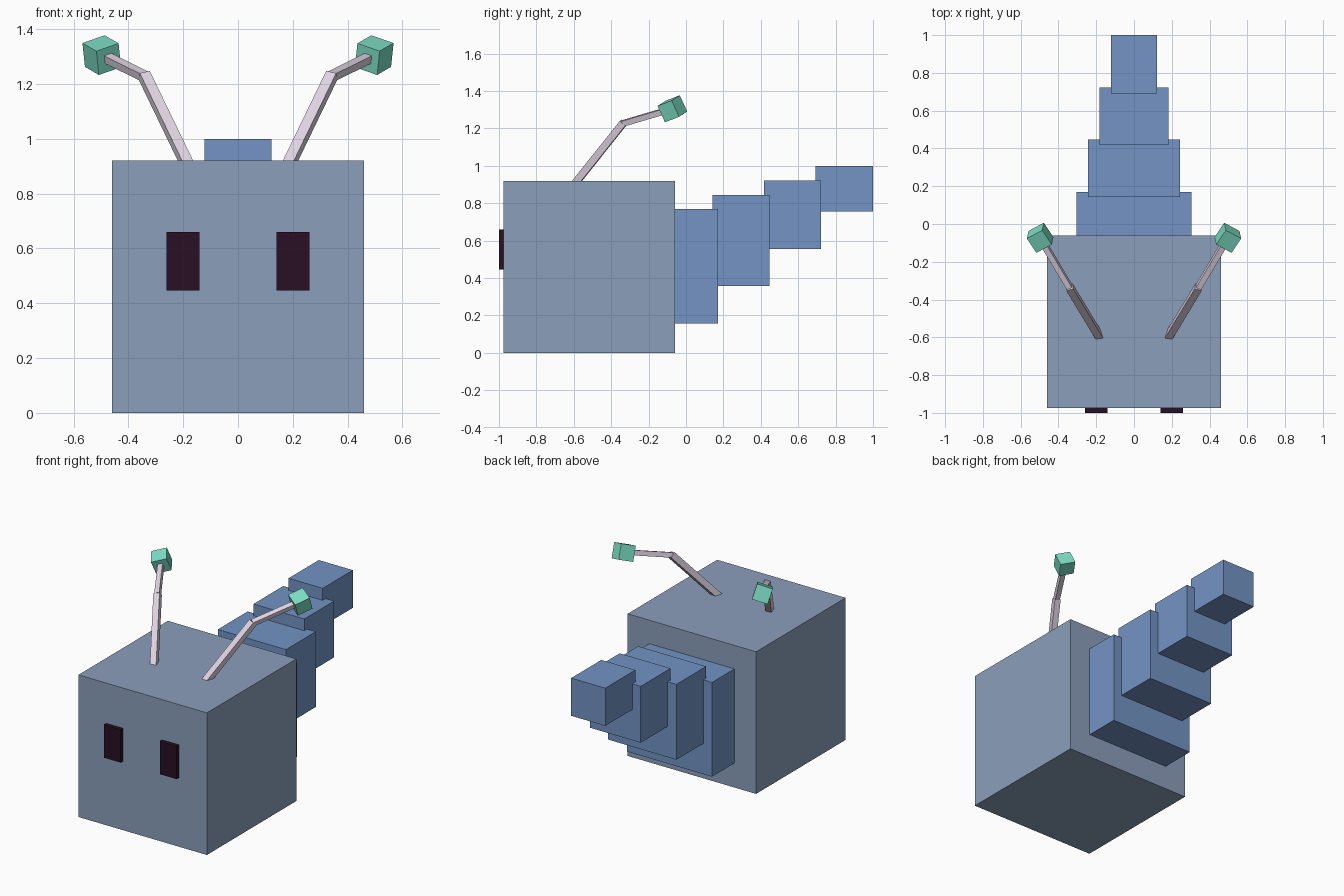
import bpy
import math
from mathutils import Vector, Matrix

if "Cube" in bpy.data.objects:
    bpy.data.objects.remove(bpy.data.objects["Cube"])


def material(name, rgb):
    """Flat material from 0-255 display values, stored as linear."""
    lin = [((c / 255 + 0.055) / 1.055) ** 2.4 if c > 10 else c / 3295 for c in rgb]
    m = bpy.data.materials.new(name)
    m.diffuse_color = (*lin, 1)
    m.use_nodes = True
    m.node_tree.nodes["Principled BSDF"].inputs["Base Color"].default_value = m.diffuse_color
    return m


GREY_BLUE = material("grey_blue", (139, 159, 187))
BLUE = material("blue", (115, 148, 196))
TEAL = material("teal", (125, 222, 196))
LILAC = material("pale_lilac", (225, 214, 228))
DARK = material("dark_plum", (41, 16, 38))


def cube(name, mat, matrix):
    bpy.ops.mesh.primitive_cube_add(size=1)
    ob = bpy.context.object
    ob.name = name
    ob.data.transform(matrix)
    ob.data.materials.append(mat)
    return ob


def box(name, mat, x, y, z):
    """Axis-aligned box from (min, max) ranges."""
    centre = Vector([(a + b) / 2 for a, b in (x, y, z)])
    size = [b - a for a, b in (x, y, z)]
    return cube(name, mat, Matrix.Translation(centre) @ Matrix.Diagonal((*size, 1)))


def bar(name, mat, centre, direction, length, width, roll):
    """Square bar along a direction, rolled about its own axis."""
    d = Vector(direction).normalized()
    side = d.cross(Vector((0, 0, 1))).normalized()
    up = side.cross(d)
    frame = Matrix((side, d, up)).transposed().to_4x4()
    return cube(name, mat, Matrix.Translation(centre) @ frame
                @ Matrix.Rotation(roll, 4, 'Y')
                @ Matrix.Diagonal((width, length, width, 1)))


def mirrored(ob):
    """Mirror a right-hand part to the left."""
    mod = ob.modifiers.new("mirror", 'MIRROR')
    mod.use_axis = (True, False, False)


# Head
box("head", GREY_BLUE, (-0.46, 0.46), (-0.975, -0.06), (0, 0.92))

# Eyes
mirrored(box("eyes", DARK, (0.14, 0.26), (-1.0, -0.96), (0.447, 0.66)))

# Body segments, tapering and rising towards the tail
segments = [(0.305, -0.135, 0.17, 0.158, 0.768),
            (0.244, 0.142, 0.447, 0.357, 0.845),
            (0.182, 0.418, 0.723, 0.556, 0.921),
            (0.122, 0.692, 1.0, 0.755, 0.999)]
for i, (w, y0, y1, z0, z1) in enumerate(segments):
    box(f"body_segment_{i + 1}", BLUE, (-w, w), (y0, y1), (z0, z1))

# Antennae: lower stalk, upper stalk and tip
ROLL = math.radians(18)
base = Vector((0.182, -0.598, 0.90))
elbow = Vector((0.34, -0.337, 1.227))
tip = Vector((0.497, -0.073, 1.305))
lower, upper = elbow - base, tip - elbow
mirrored(bar("antenna_lower_stalks", LILAC, (base + elbow) / 2, lower,
             lower.length + 0.01, 0.039, ROLL))
mirrored(bar("antenna_upper_stalks", LILAC, (elbow + tip) / 2, upper,
             upper.length, 0.031, ROLL))
mirrored(bar("antenna_tips", TEAL, tip, (0.53, 0.79, 0.307), 0.096, 0.096, ROLL))
